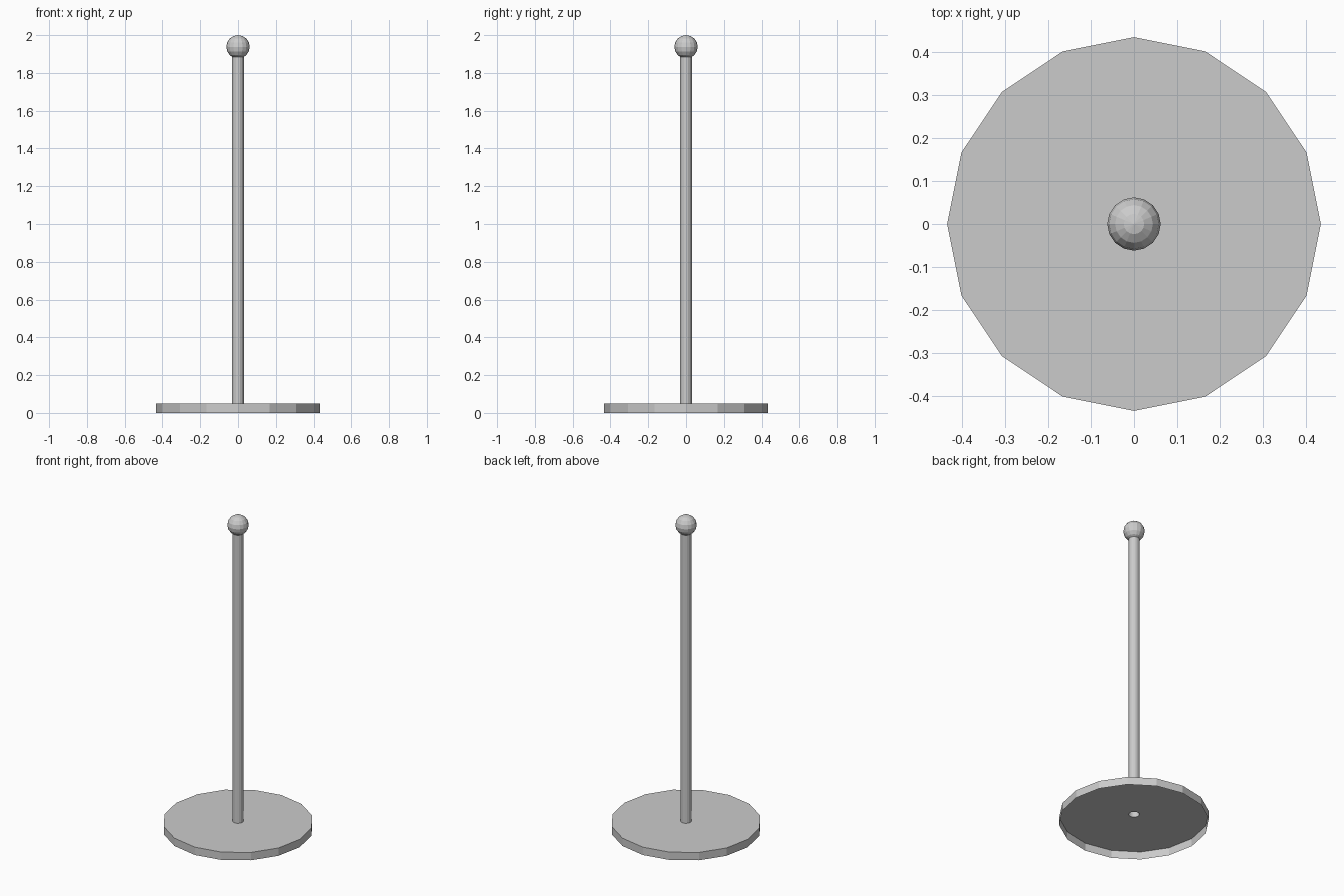
import bpy, bmesh, math

if "Cube" in bpy.data.objects:
    bpy.data.objects.remove(bpy.data.objects["Cube"])

SIDES = 16
POLE_R = 0.031
BASE_R, BASE_TOP = 0.435, 0.05


def lathe(name, profile):
    """Spin an (r, z) profile around the z axis into a flat-shaded object."""
    bm = bmesh.new()
    rings = []
    for r, z in profile:
        if r == 0:
            rings.append([bm.verts.new((0, 0, z))] * SIDES)
        else:
            angles = [2 * math.pi * i / SIDES for i in range(SIDES)]
            rings.append([bm.verts.new((r * math.cos(a), r * math.sin(a), z)) for a in angles])
    for low, high in zip(rings, rings[1:]):
        for i in range(SIDES):
            j = (i + 1) % SIDES
            corners = dict.fromkeys((low[i], low[j], high[j], high[i]))
            bm.faces.new(list(corners))
    mesh = bpy.data.meshes.new(name)
    bm.to_mesh(mesh)
    bm.free()
    obj = bpy.data.objects.new(name, mesh)
    bpy.context.collection.objects.link(obj)
    return obj


# Shallow base: rim and top disc, open underneath, with a hole for the pole
lathe("base", [(BASE_R, 0), (BASE_R, BASE_TOP), (POLE_R, BASE_TOP)])

# Hollow pole rising from the top of the base
lathe("pole", [(POLE_R, BASE_TOP), (POLE_R, 1.885)])

# Ball finial on top
BALL_R, BALL_Z, RINGS = 0.062, 1.938, 8
ball = []
for k in range(RINGS + 1):
    a = math.pi * k / RINGS
    r = 0 if k in (0, RINGS) else BALL_R * math.sin(a)
    ball.append((r, BALL_Z - BALL_R * math.cos(a)))
lathe("finial_ball", ball)
